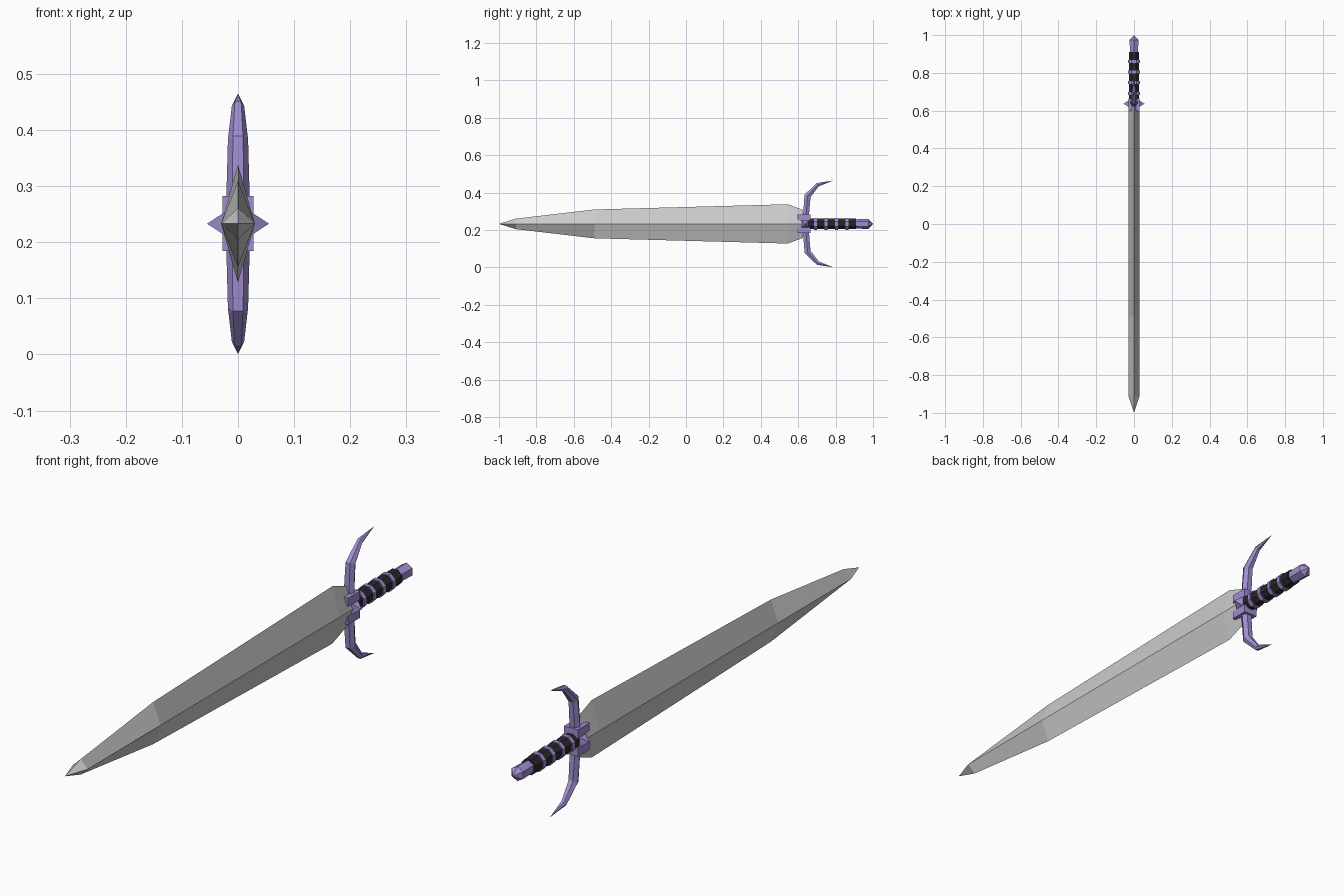
import bpy, bmesh, math
from mathutils import Vector

if "Cube" in bpy.data.objects:
    bpy.data.objects.remove(bpy.data.objects["Cube"], do_unlink=True)

MID = 0.233  # height of the sword's long axis


def material(name, rgb):
    m = bpy.data.materials.new(name)
    m.use_nodes = True
    m.diffuse_color = (*rgb, 1)
    m.node_tree.nodes["Principled BSDF"].inputs["Base Color"].default_value = (*rgb, 1)
    return m


STEEL = material("steel grey", (0.60, 0.60, 0.60))
PURPLE = material("purple metal", (0.36, 0.27, 0.64))
BLACK = material("black grip", (0.022, 0.02, 0.027))


def loft(name, rings, mat):
    """Skin a list of equal-sized point rings, given relative to the sword axis."""
    bm = bmesh.new()
    loops = [[bm.verts.new(p) for p in ring] for ring in rings]
    n = len(loops[0])
    for a, b in zip(loops, loops[1:]):
        for i in range(n):
            j = (i + 1) % n
            bm.faces.new((a[i], a[j], b[j], b[i]))
    bm.faces.new(loops[0])
    bm.faces.new(loops[-1])
    bmesh.ops.remove_doubles(bm, verts=bm.verts, dist=0.00005)
    bmesh.ops.recalc_face_normals(bm, faces=bm.faces)
    mesh = bpy.data.meshes.new(name)
    bm.to_mesh(mesh)
    bm.free()
    mesh.materials.append(mat)
    ob = bpy.data.objects.new(name, mesh)
    ob.location.z = MID
    bpy.context.collection.objects.link(ob)
    return ob


def ring(y, rx, rz, sides, turn=0.0):
    angles = [math.tau * i / sides + turn for i in range(sides)]
    return [(rx * math.cos(a), y, rz * math.sin(a)) for a in angles]


def turned(name, profile, mat, sides=8):
    return loft(name, [ring(y, r, r, sides, math.pi / sides) for y, r in profile], mat)


def box(name, x, y0, y1, z0, z1, mat):
    return loft(name, [[(-x, y, z0), (x, y, z0), (x, y, z1), (-x, y, z1)]
                       for y in (y0, y1)], mat)


# Blade: diamond section, point toward the front
loft("blade", [ring(y, w, h, 4) for y, w, h in (
    (-1.0, 0, 0), (-0.91, 0.03, 0.028), (-0.49, 0.03, 0.077),
    (0.545, 0.03, 0.105), (0.625, 0.03, 0.075))], STEEL)

# Guard: core, two blocks and a spike on each side
box("guard_core", 0.022, 0.605, 0.66, -0.03, 0.03, PURPLE)
for side, s in (("upper", 1), ("lower", -1)):
    box(side + "_guard_block", 0.028, 0.597, 0.665, s * 0.018, s * 0.049, PURPLE)

    # Curved prong: hexagonal section swept along a bent path
    path = [(0.641, 0.04, 0.021, 0.016), (0.650, 0.150, 0.018, 0.017),
            (0.705, 0.210, 0.011, 0.010), (0.787, 0.232, 0, 0)]
    rings = []
    for i, (y, z, w, t) in enumerate(path):
        a, b = path[max(i - 1, 0)], path[min(i + 1, len(path) - 1)]
        d = Vector((b[0] - a[0], b[1] - a[1])).normalized()
        section = [(-w / 2, -t), (w / 2, -t), (w, 0), (w / 2, t), (-w / 2, t), (-w, 0)]
        rings.append([(x, y + d.y * k, s * (z - d.x * k)) for x, k in section])
    loft(side + "_prong", rings, PURPLE)

for side, s in (("left", 1), ("right", -1)):
    loft(side + "_guard_spike", [
        [(s * x, 0.637 + dy * k, dz * k) for dy, dz in ((-1, -1), (1, -1), (1, 1), (-1, 1))]
        for x, k in ((0.02, 0.023), (0.055, 0))], PURPLE)

# Grip with metal bands
turned("grip", [(0.64, 0.030), (0.91, 0.030)], BLACK)
for i in range(4):
    y = 0.692 + 0.056 * i
    turned(f"grip_band_{i + 1}", [(y - 0.008, 0.034), (y + 0.008, 0.034)], PURPLE)

# Pommel
turned("pommel", [(0.90, 0.023), (0.915, 0.025), (0.975, 0.027), (1.0, 0)], PURPLE, 6)
